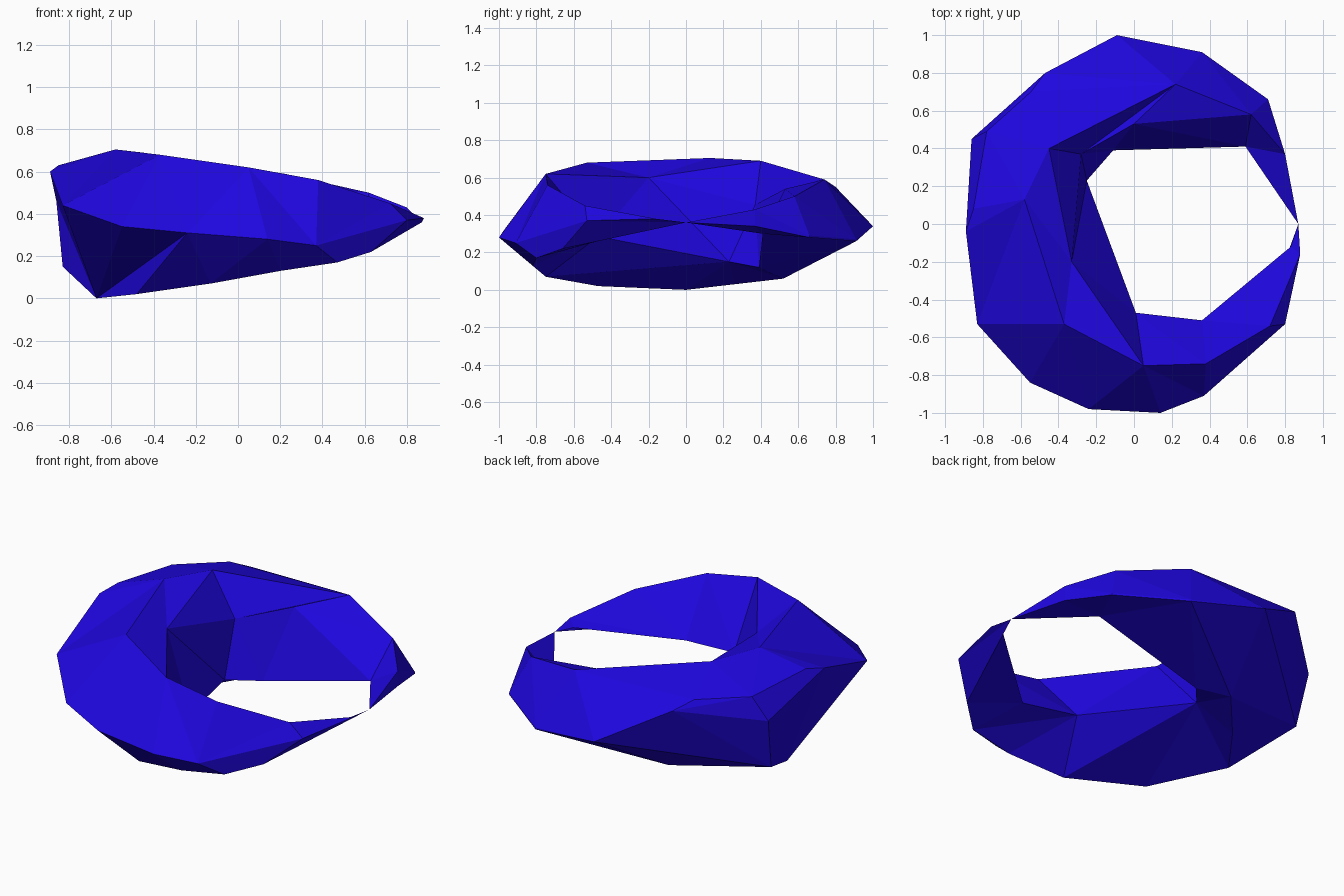
import bpy, bmesh, math

if "Cube" in bpy.data.objects:
    bpy.data.objects.remove(bpy.data.objects["Cube"])

# Rails running once round the ring, starting from the pinched tip
tip = (.87, 0, .36)
top = [tip, (.80, .37, .43), (.62, .58, .50), (.22, .74, .59), (-.45, .40, .69),
       (-.58, .13, .705), (-.37, -.53, .68), (.05, -.75, .62), (.38, -.74, .56),
       (.72, -.54, .45), (.88, -.16, .38)]
outer = [tip, (.80, .37, .37), (.71, .66, .29), (.36, .91, .27), (-.09, 1, .34),
         (-.47, .80, .55), (-.86, .45, .46), (-.89, -.04, .60), (-.83, -.53, .44),
         (-.55, -.84, .34), (-.24, -.98, .31), (.14, -1, .28), (.37, -.91, .25),
         (.80, -.53, .37)]
lower = [tip, (.80, .37, .34), (.71, .66, .28), (.36, .91, .26), (-.25, .52, .06),
         (-.83, .38, .15), (-.67, 0, 0), (-.48, -.47, .02), (-.13, -.75, .07),
         (.20, -.82, .13), (.47, -.80, .17), (.63, -.66, .22)]
inner = [tip, (.59, .41, .30), (-.11, .39, .12), (-.25, .23, .15), (.01, -.47, .285),
         (.36, -.51, .25), (.83, -.12, .35)]
# The inner rim, outer shoulder and keel share most points with their neighbours
rim = top[:3] + [(0, .53, .54), (-.28, .37, .455), (-.33, -.20, .60)] + top[7:]
shoulder = outer[:6] + [(-.545, .70, .60), (-.78, .49, .60), (-.85, .08, .63)] + outer[7:]
keel = lower[:5] + [(-.48, .26, .03)] + lower[6:]

bm = bmesh.new()
verts = {}


def vert(p):
    if p not in verts:
        verts[p] = bm.verts.new(p)
    return verts[p]


def zip_rails(a, b, order={}):
    """Fill the strip between two closed rails with triangles, in angle order.
    order moves a point to another angle, to turn a diagonal."""
    def angles(rail):
        return [math.radians(order[p]) if p in order
                else math.atan2(p[1], p[0]) % math.tau for p in rail] + [math.tau]
    ka, kb = angles(a), angles(b)
    i = j = 0
    while i < len(a) or j < len(b):
        p, q = a[i % len(a)], b[j % len(b)]
        if j >= len(b) or (i < len(a) and ka[i + 1] <= kb[j + 1]):
            i += 1
            tri = (p, a[i % len(a)], q)
        else:
            j += 1
            tri = (p, b[j % len(b)], q)
        if len(set(tri)) == 3:
            vs = [vert(t) for t in tri]
            if not bm.faces.get(vs):
                bm.faces.new(vs)


zip_rails(top, shoulder)
zip_rails(shoulder, outer)
zip_rails(outer, lower, {lower[5]: 118, lower[7]: 257})
zip_rails(lower, keel)
zip_rails(keel, inner)
zip_rails(inner, rim)
zip_rails(rim, top, {rim[5]: 150})
bmesh.ops.recalc_face_normals(bm, faces=bm.faces[:])

# Faceted ring
mesh = bpy.data.meshes.new("faceted_ring")
bm.to_mesh(mesh)
bm.free()
ring = bpy.data.objects.new("faceted_ring", mesh)
bpy.context.collection.objects.link(ring)

blue = bpy.data.materials.new("deep blue")
blue.diffuse_color = (.014, .002, .75, 1)
blue.use_nodes = True
blue.node_tree.nodes["Principled BSDF"].inputs["Base Color"].default_value = blue.diffuse_color
mesh.materials.append(blue)
